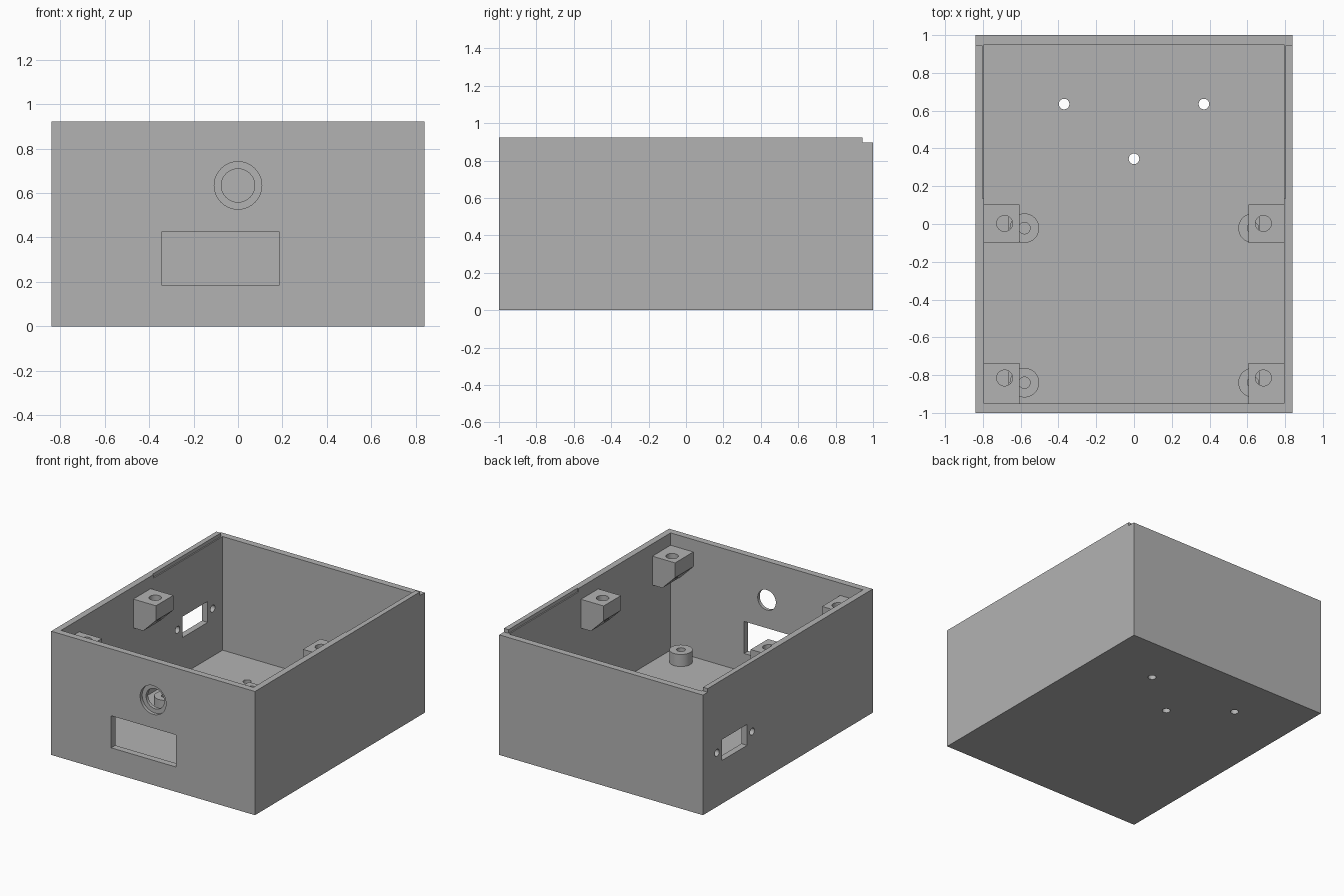
import bpy, bmesh
from math import radians
from mathutils import Matrix

cube = bpy.data.objects.get("Cube")
if cube:
    bpy.data.objects.remove(cube, do_unlink=True)

grey = bpy.data.materials.new("plain grey")
grey.use_nodes = True
grey.diffuse_color = (0.45, 0.45, 0.45, 1)
grey.node_tree.nodes["Principled BSDF"].inputs["Base Color"].default_value = (0.45, 0.45, 0.45, 1)

W, L, H = 0.84, 1.0, 0.922          # half width, half length, height
IW, IL, FLOOR = 0.793, 0.951, 0.048  # inner half sizes, floor thickness
REAR_TOP = 0.895


def finish(name, bm):
    bmesh.ops.recalc_face_normals(bm, faces=bm.faces)
    mesh = bpy.data.meshes.new(name)
    bm.to_mesh(mesh)
    bm.free()
    mesh.materials.append(grey)
    ob = bpy.data.objects.new(name, mesh)
    bpy.context.collection.objects.link(ob)
    return ob


def box(name, x, y, z):
    """Box from (min, max) pairs."""
    bm = bmesh.new()
    bmesh.ops.create_cube(bm, size=1)
    for v in bm.verts:
        v.co = [(p[0] + p[1]) / 2 + c * (p[1] - p[0]) for c, p in zip(v.co, (x, y, z))]
    return finish(name, bm)


def cylinder(name, centre, radius, depth, axis="z", sides=40):
    turn = {"x": Matrix.Rotation(radians(90), 4, "Y"),
            "y": Matrix.Rotation(radians(90), 4, "X"), "z": Matrix()}[axis]
    bm = bmesh.new()
    bmesh.ops.create_cone(bm, cap_ends=True, segments=sides, radius1=radius, radius2=radius,
                          depth=depth, matrix=Matrix.Translation(centre) @ turn)
    return finish(name, bm)


def cut(target, *cutters):
    for c in cutters:
        mod = target.modifiers.new("cut", "BOOLEAN")
        mod.operation, mod.solver, mod.object = "DIFFERENCE", "EXACT", c
        bpy.context.view_layer.objects.active = target
        bpy.ops.object.modifier_apply(modifier=mod.name)
        bpy.data.objects.remove(c, do_unlink=True)


def smooth(ob):
    bpy.ops.object.select_all(action="DESELECT")
    ob.select_set(True)
    bpy.context.view_layer.objects.active = ob
    bpy.ops.object.shade_smooth_by_angle(angle=radians(30))


# Open case: cavity, lowered rear rim and lid ledges on both side walls
case = box("case", (-W, W), (-L, L), (0, H))
cut(case,
    box("cavity", (-IW, IW), (-IL, IL), (FLOOR, 2)),
    box("rear_rim", (-2, 2), (0.944, 2), (REAR_TOP, 2)))
for s in (-1, 1):
    cut(case, box("ledge", sorted((s * 0.7, s * 0.802)), (0.135, 0.949), (REAR_TOP, 2)))

# Front wall: display window and button hole with recess
cut(case,
    box("window", (-0.345, 0.187), (-1.1, -0.9), (0.185, 0.424)),
    cylinder("button_hole", (0, -1, 0.634), 0.075, 0.3, "y"),
    cylinder("button_recess", (0, -1, 0.634), 0.107, 0.048, "y"))

# Side wall: connector port with two screw holes
cut(case, box("port", (-1, -0.7), (0.48, 0.776), (0.322, 0.478)))
for y in (0.42, 0.835):
    cut(case, cylinder("port_screw", (-W, y, 0.402), 0.026, 0.3, "x"))

# Floor mounting holes
for x, y in ((-0.37, 0.635), (0.37, 0.635), (0, 0.345)):
    cut(case, cylinder("floor_hole", (x, y, 0), 0.028, 0.3))
smooth(case)

# Lid screw blocks: chamfered underside, blind hole from the top
TOP = 0.83
profile = ((0.797, TOP), (0.606, TOP), (0.606, 0.72), (0.711, 0.615), (0.797, 0.615))
for side, s in (("right", -1), ("left", 1)):
    for place, y0, y1 in (("middle", -0.1, 0.104), ("front", -0.955, -0.737)):
        bm = bmesh.new()
        face = bm.faces.new([bm.verts.new((s * x, y0, z)) for x, z in profile])
        ext = bmesh.ops.extrude_face_region(bm, geom=[face])
        moved = [g for g in ext["geom"] if isinstance(g, bmesh.types.BMVert)]
        bmesh.ops.translate(bm, verts=moved, vec=(0, y1 - y0, 0))
        block = finish(f"{place}_{side}_screw_block", bm)
        hole_y = 0.003 if place == "middle" else -0.815
        cut(block, cylinder("hole", (s * 0.685, hole_y, 0.765), 0.042, 0.2))
        smooth(block)

# Circuit board standoffs on the floor
for side, x in (("right", -0.58), ("left", 0.63)):
    for place, y in (("middle", -0.022), ("front", -0.84)):
        post = cylinder(f"{place}_{side}_standoff", (x, y, 0.09), 0.078, 0.096)
        cut(post, cylinder("hole", (x, y, 0.15), 0.03, 0.19))
        smooth(post)
